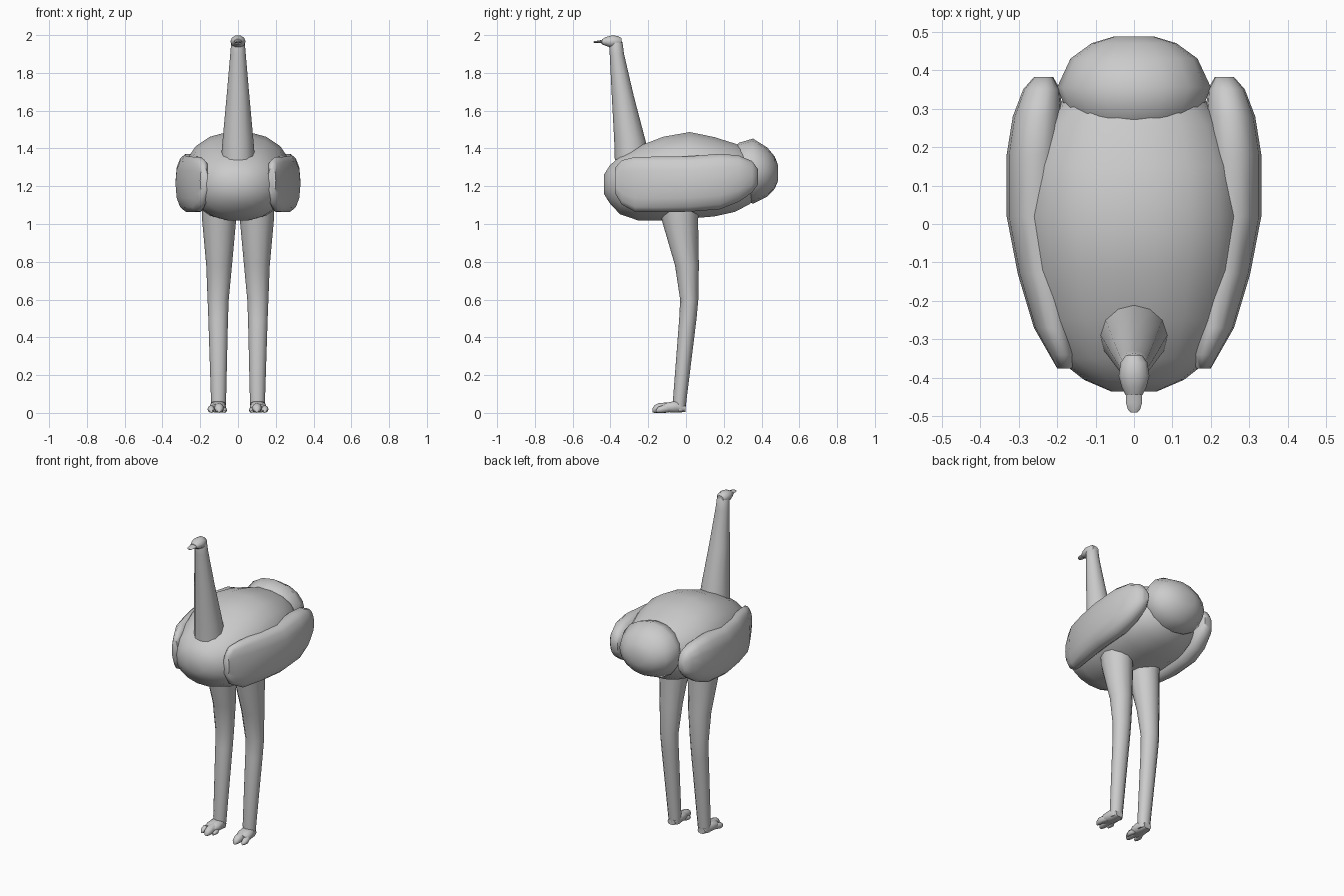
import bpy, bmesh, math


def loft(name, rings, axis="y", sides=14, power=1.0, mirror=False, angle=50):
    """Skin elliptical rings (x, y, z, half width, half depth) and cap the ends."""
    bm = bmesh.new()
    loops = []
    for x, y, z, a, b in rings:
        loop = []
        for i in range(sides):
            t = 2 * math.pi * i / sides
            c, s = math.cos(t), math.sin(t)
            u = a * math.copysign(abs(c) ** power, c)
            v = b * math.copysign(abs(s) ** power, s)
            co = (x + u, y, z + v) if axis == "y" else (x + u, y + v, z)
            loop.append(bm.verts.new(co))
        loops.append(loop)
    for lo, hi in zip(loops, loops[1:]):
        for i in range(sides):
            j = (i + 1) % sides
            bm.faces.new((lo[i], lo[j], hi[j], hi[i]))
    bm.faces.new(loops[0])
    bm.faces.new(loops[-1])
    bmesh.ops.recalc_face_normals(bm, faces=bm.faces)
    mesh = bpy.data.meshes.new(name)
    bm.to_mesh(mesh)
    bm.free()
    obj = bpy.data.objects.new(name, mesh)
    bpy.context.collection.objects.link(obj)
    bpy.ops.object.select_all(action="DESELECT")
    bpy.context.view_layer.objects.active = obj
    obj.select_set(True)
    bpy.ops.object.shade_smooth_by_angle(angle=math.radians(angle))
    if mirror:
        obj.modifiers.new("Mirror", "MIRROR")
    return obj


# Rounded body
loft("body", [
    (0, -0.435, 1.21, 0.06, 0.05),
    (0, -0.405, 1.21, 0.13, 0.10),
    (0, -0.35, 1.205, 0.20, 0.155),
    (0, -0.25, 1.215, 0.245, 0.20),
    (0, -0.12, 1.24, 0.275, 0.225),
    (0, 0.02, 1.258, 0.285, 0.232),
    (0, 0.15, 1.25, 0.275, 0.213),
    (0, 0.26, 1.245, 0.235, 0.183),
    (0, 0.34, 1.25, 0.17, 0.145),
    (0, 0.39, 1.25, 0.08, 0.08),
], sides=18, power=0.92)

# Tail tuft
loft("tail", [
    (0, 0.22, 1.29, 0.11, 0.08),
    (0, 0.28, 1.285, 0.17, 0.145),
    (0, 0.355, 1.28, 0.20, 0.172),
    (0, 0.43, 1.275, 0.165, 0.13),
    (0, 0.47, 1.272, 0.11, 0.085),
    (0, 0.488, 1.27, 0.05, 0.04),
], sides=16)

# Folded wings hugging the flanks
loft("wings", [
    (0.18, -0.375, 1.23, 0.02, 0.07),
    (0.185, -0.34, 1.22, 0.035, 0.12),
    (0.21, -0.27, 1.21, 0.05, 0.148),
    (0.237, -0.13, 1.21, 0.065, 0.15),
    (0.258, 0.02, 1.212, 0.073, 0.15),
    (0.257, 0.18, 1.225, 0.074, 0.15),
    (0.25, 0.28, 1.24, 0.065, 0.125),
    (0.24, 0.35, 1.25, 0.048, 0.085),
    (0.235, 0.382, 1.25, 0.025, 0.04),
], power=0.85, mirror=True)

# Tapering neck with the small head on top
loft("neck", [
    (0, -0.285, 1.34, 0.09, 0.092),
    (0, -0.297, 1.44, 0.082, 0.083),
    (0, -0.335, 1.68, 0.06, 0.058),
    (0, -0.366, 1.90, 0.041, 0.038),
    (0, -0.372, 1.96, 0.036, 0.036),
    (0, -0.378, 1.985, 0.025, 0.025),
], axis="z", sides=12)
loft("head", [
    (0, -0.342, 1.965, 0.022, 0.02),
    (0, -0.36, 1.965, 0.035, 0.032),
    (0, -0.395, 1.966, 0.04, 0.034),
    (0, -0.425, 1.966, 0.032, 0.024),
    (0, -0.445, 1.965, 0.022, 0.014),
], sides=10)

# Flat beak
loft("beak", [
    (0, -0.435, 1.966, 0.02, 0.011),
    (0, -0.465, 1.965, 0.021, 0.006),
    (0, -0.482, 1.964, 0.016, 0.005),
    (0, -0.49, 1.963, 0.008, 0.003),
], sides=8)

# Legs: thigh, knee, shank, heel
loft("legs", [
    (0.1, -0.035, 1.12, 0.094, 0.105),
    (0.1, -0.032, 1.02, 0.09, 0.096),
    (0.1, 0.005, 0.78, 0.068, 0.063),
    (0.105, 0.017, 0.60, 0.056, 0.048),
    (0.105, 0.01, 0.50, 0.052, 0.046),
    (0.103, -0.033, 0.07, 0.04, 0.036),
    (0.103, -0.035, 0.01, 0.036, 0.031),
], axis="z", sides=12, mirror=True)

# Feet, each with a main toe and a smaller outer toe
loft("feet", [
    (0.105, -0.003, 0.022, 0.026, 0.018),
    (0.105, -0.05, 0.033, 0.042, 0.033),
    (0.108, -0.10, 0.029, 0.045, 0.026),
    (0.11, -0.125, 0.025, 0.036, 0.02),
], sides=10, power=0.8, mirror=True)
for name, x, length, r in (("main_toes", 0.10, 0.178, 0.026),
                           ("outer_toes", 0.142, 0.158, 0.02),
                           ("inner_toes", 0.073, 0.145, 0.015)):
    loft(name, [
        (x * 0.6 + 0.042, -0.085, r + 0.004, r, r),
        (x, -length + 0.035, r, r, r),
        (x, -length + 0.012, r * 0.8, r * 0.8, r * 0.8),
        (x, -length, r * 0.5, r * 0.4, r * 0.4),
    ], sides=8, mirror=True)
